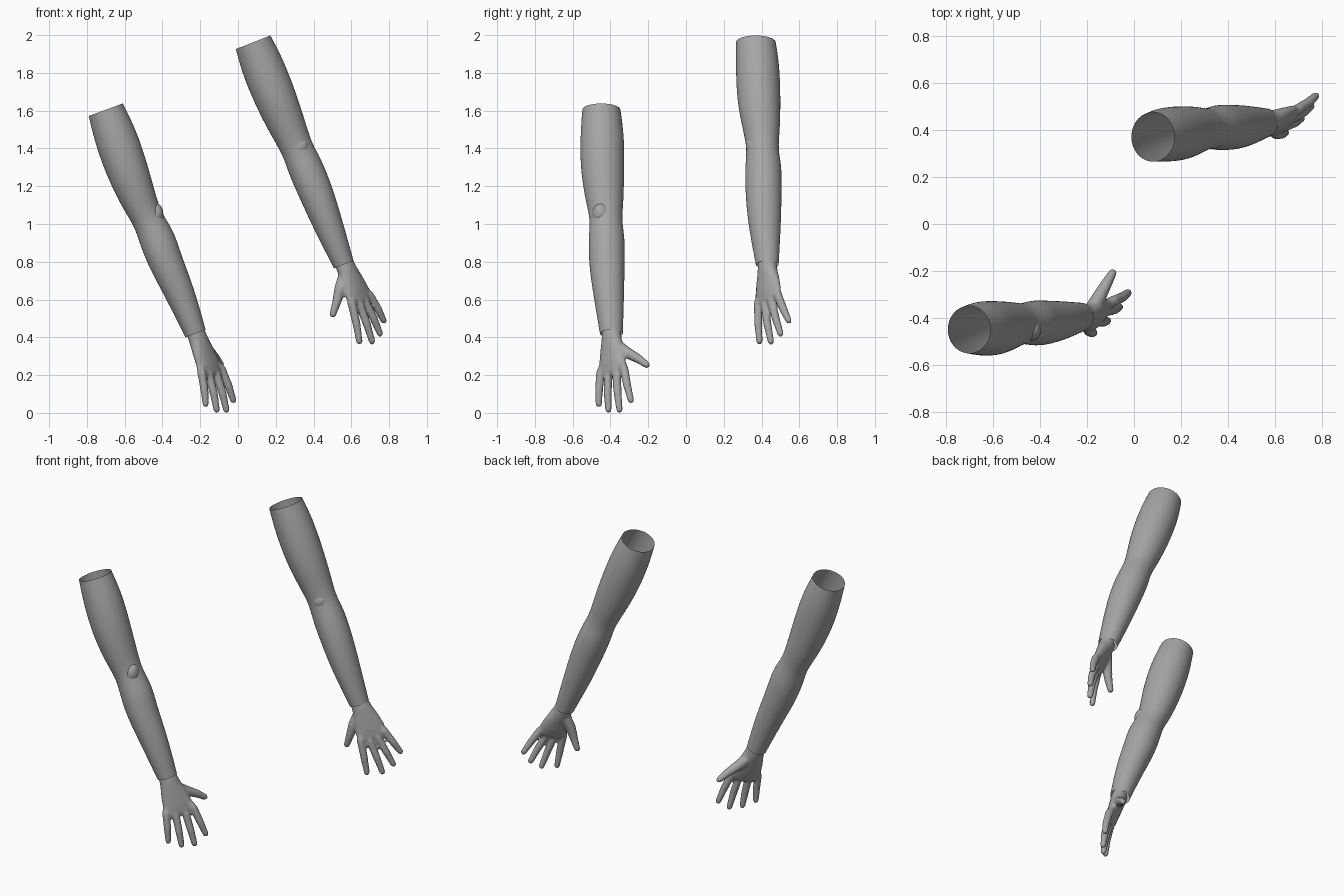
import bpy, bmesh, math
from mathutils import Vector as V

if "Cube" in bpy.data.objects:
    bpy.data.objects.remove(bpy.data.objects["Cube"])

grey = bpy.data.materials.new("plain grey")
grey.diffuse_color = (0.38, 0.38, 0.38, 1)
grey.use_nodes = True
grey.node_tree.nodes["Principled BSDF"].inputs["Base Color"].default_value = grey.diffuse_color


def ring(bm, c, u, v, a, b, n):
    return [bm.verts.new(c + u * a * math.cos(i * math.tau / n) + v * b * math.sin(i * math.tau / n))
            for i in range(n)]


def loft(bm, rings, caps):
    """Skin neighbouring rings together, closing the ends if asked."""
    n = len(rings[0])
    for r, s in zip(rings, rings[1:]):
        for i in range(n):
            bm.faces.new((r[i], r[(i + 1) % n], s[(i + 1) % n], s[i]))
    if caps:
        bm.faces.new(rings[0][::-1])
        bm.faces.new(rings[-1])


def finish(bm, name):
    bmesh.ops.recalc_face_normals(bm, faces=bm.faces[:])
    for f in bm.faces:
        f.smooth = True
    me = bpy.data.meshes.new(name)
    bm.to_mesh(me)
    bm.free()
    me.materials.append(grey)
    ob = bpy.data.objects.new(name, me)
    bpy.context.collection.objects.link(ob)
    return ob


def arm(name, secs):
    """Open sleeve: each section is x, y, z, half width, half depth."""
    bm = bmesh.new()
    pts = [V(s[:3]) for s in secs]
    rings = []
    for i, s in enumerate(secs):
        t = pts[min(i + 1, len(pts) - 1)] - pts[max(i - 1, 0)]
        u = V((0, 1, 0)).cross(t).normalized()
        rings.append(ring(bm, pts[i], u, V((0, 1, 0)), s[3], s[4], 24))
    loft(bm, rings, False)
    ob = finish(bm, name)
    ob.modifiers.new("smooth", "SUBSURF").levels = 2
    ob.modifiers["smooth"].render_levels = 2


def digit(bm, pts, radii):
    """Tapered finger with a rounded tip."""
    pts, radii = list(pts), list(radii)
    d = (pts[-1] - pts[-2]).normalized()
    r, end = radii[-1], pts[-1] - d * radii[-1]
    pts[-1] = end
    for k in (0.5, 0.85, 0.98):
        pts.append(end + d * r * k)
        radii.append(r * math.sqrt(1 - k * k))
    rings = []
    for i, p in enumerate(pts):
        t = (pts[min(i + 1, len(pts) - 1)] - pts[max(i - 1, 0)]).normalized()
        u = t.cross(V((0.7, -0.7, 0.1))).normalized()
        rings.append(ring(bm, p, u, t.cross(u), radii[i], radii[i], 12))
    loft(bm, rings, True)


def hand(name, wrist, knuckles, tips, thumb):
    bm = bmesh.new()
    wrist, knuckles, tips = V(wrist), [V(k) for k in knuckles], [V(t) for t in tips]
    mid = sum(knuckles, V()) / 4
    f = (mid - wrist).normalized()
    w = knuckles[0] - knuckles[3]
    w = (w - f * w.dot(f)).normalized()
    n = w.cross(f)
    if n.x < n.y:
        n = -n
    # palm
    rings = [ring(bm, wrist.lerp(mid, k), w, n, a, b, 20)
             for k, a, b in ((-0.06, .053, .046), (.15, .058, .046), (.45, .076, .040),
                             (.75, .088, .034), (.98, .088, .026), (1.06, .075, .016))]
    loft(bm, rings, True)
    # fingers
    for k, t in zip(knuckles, tips):
        digit(bm, [k.lerp(wrist, .2), k + n * .004, k.lerp(t, .5) + n * .007, t],
              [.020, .0235, .0215, .017])
    # thumb
    digit(bm, [V(p) for p in thumb], [.032, .031, .024, .018])
    ob = finish(bm, name)
    # fuse the pieces into one skin
    m = ob.modifiers.new("fuse", "REMESH")
    m.mode, m.voxel_size, m.use_smooth_shade = "VOXEL", .007, True
    s = ob.modifiers.new("relax", "SMOOTH")
    s.factor, s.iterations = .5, 4


def elbow(name, c, size):
    bm = bmesh.new()
    bmesh.ops.create_uvsphere(bm, u_segments=20, v_segments=12, radius=1)
    for v in bm.verts:
        v.co = V(c) + V(v.co[i] * size[i] for i in range(3))
    finish(bm, name)


# lower arm of the pair
arm("front_arm", [
    (-.70, -.448, 1.605, .097, .102), (-.647, -.443, 1.46, .116, .118),
    (-.585, -.443, 1.28, .113, .117), (-.522, -.43, 1.115, .095, .100),
    (-.475, -.423, 1.02, .080, .083), (-.430, -.42, .93, .098, .097),
    (-.385, -.42, .80, .092, .096), (-.307, -.41, .635, .080, .083),
    (-.225, -.395, .42, .058, .061)])
elbow("front_elbow", (-.435, -.45, 1.05), (.04, .046, .06))
hand("front_hand", (-.222, -.395, .42),
     [(-.09, -.325, .23), (-.115, -.365, .20), (-.155, -.41, .195), (-.195, -.45, .21)],
     [(-.02, -.288, .052), (-.058, -.35, .0), (-.11, -.41, .0), (-.17, -.462, .03)],
     [(-.185, -.37, .36), (-.15, -.315, .32), (-.115, -.25, .285), (-.083, -.195, .245)])

# upper arm of the pair
arm("back_arm", [
    (.08, .37, 1.962, .099, .106), (.13, .38, 1.835, .116, .117),
    (.205, .385, 1.65, .113, .117), (.27, .40, 1.495, .097, .098),
    (.315, .405, 1.395, .083, .082), (.352, .41, 1.31, .095, .098),
    (.41, .41, 1.175, .093, .097), (.472, .415, 1.01, .081, .089),
    (.56, .43, .785, .056, .061)])
elbow("back_elbow", (.325, .355, 1.41), (.05, .038, .05))
hand("back_hand", (.565, .43, .785),
     [(.60, .385, .58), (.64, .42, .575), (.67, .455, .59), (.695, .49, .62)],
     [(.645, .39, .362), (.715, .452, .362), (.758, .505, .405), (.778, .55, .475)],
     [(.56, .42, .72), (.54, .40, .655), (.522, .39, .585), (.497, .385, .505)])
